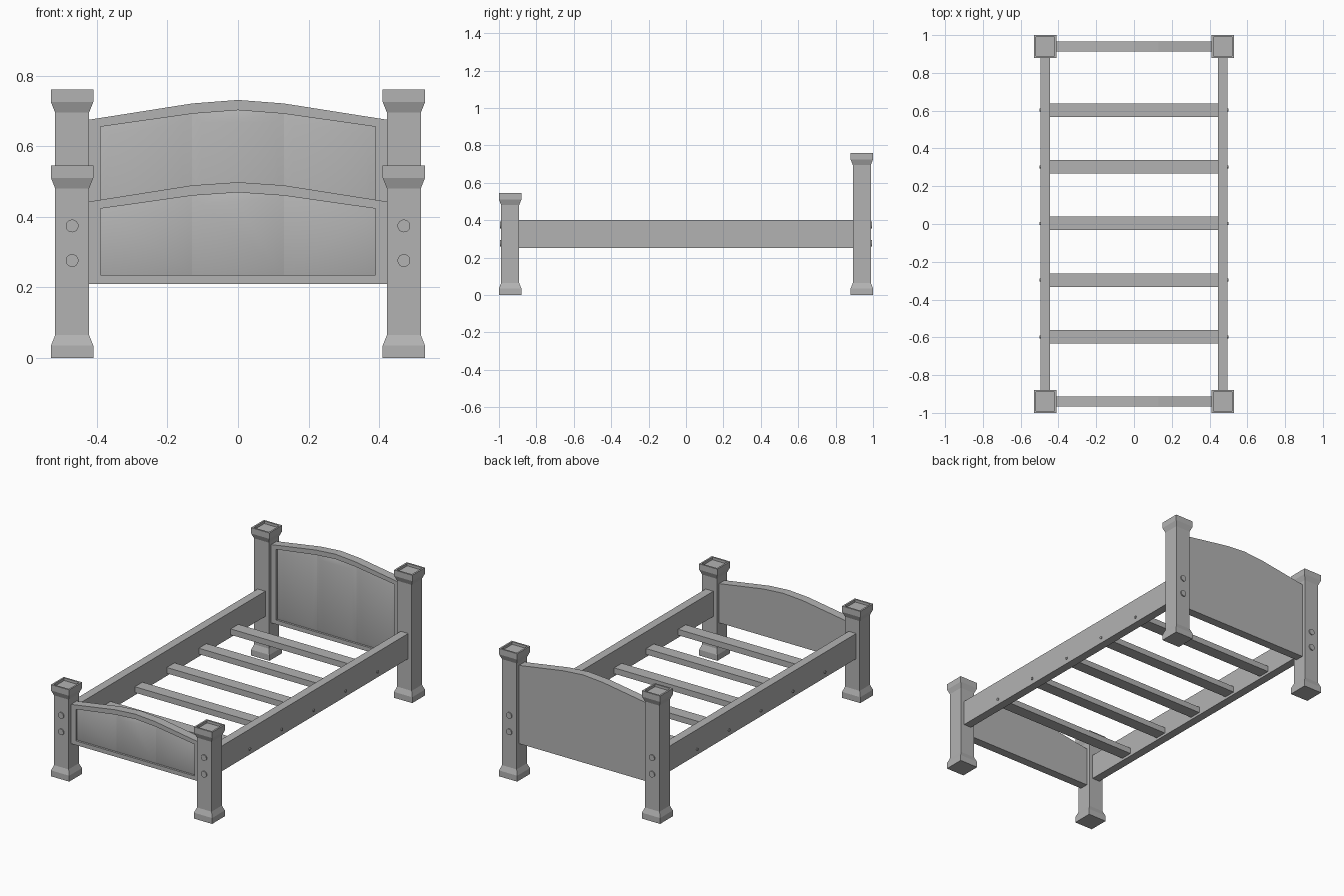
import bpy, bmesh, math
from mathutils import Matrix

cube = bpy.data.objects.get("Cube")
if cube:
    bpy.data.objects.remove(cube, do_unlink=True)

GREY = (0.45, 0.45, 0.45, 1)
mat = bpy.data.materials.new("plain grey")
mat.use_nodes = True
mat.diffuse_color = GREY
mat.node_tree.nodes["Principled BSDF"].inputs["Base Color"].default_value = GREY


def finish(bm, name, smooth=False):
    bmesh.ops.recalc_face_normals(bm, faces=bm.faces)
    mesh = bpy.data.meshes.new(name)
    bm.to_mesh(mesh)
    bm.free()
    mesh.materials.append(mat)
    ob = bpy.data.objects.new(name, mesh)
    bpy.context.collection.objects.link(ob)
    if smooth:
        bpy.ops.object.select_all(action='DESELECT')
        ob.select_set(True)
        bpy.context.view_layer.objects.active = ob
        bpy.ops.object.shade_smooth_by_angle(angle=math.radians(35))
    return ob


def loft(name, loops, cap_start=True, smooth=False):
    """Skin a stack of matching closed loops and cap the ends."""
    bm = bmesh.new()
    rings = [[bm.verts.new(p) for p in loop] for loop in loops]
    for a, b in zip(rings, rings[1:]):
        for i in range(len(a)):
            j = (i + 1) % len(a)
            bm.faces.new((a[i], a[j], b[j], b[i]))
    if cap_start:
        bm.faces.new(rings[0])
    bm.faces.new(rings[-1])
    return finish(bm, name, smooth)


def box(name, x0, x1, y0, y1, z0, z1):
    return loft(name, [[(x0, y0, z), (x1, y0, z), (x1, y1, z), (x0, y1, z)]
                       for z in (z0, z1)])


def disc(name, x, y, z, radius, depth, axis, sides):
    bm = bmesh.new()
    turn = Matrix.Rotation(math.pi / 2, 4, axis)
    bmesh.ops.create_cone(bm, cap_ends=True, segments=sides, radius1=radius,
                          radius2=radius, depth=depth,
                          matrix=Matrix.Translation((x, y, z)) @ turn)
    return finish(bm, name, True)


# Square post with flared foot and cap, and a sunken square on top
def post(name, x, y, h):
    wide, slim, rim = 0.06, 0.048, 0.05
    profile = [(wide, 0), (wide, 0.035), (slim, 0.065), (slim, h - 0.065),
               (wide, h - 0.035), (wide, h), (rim, h), (rim, h - 0.015)]
    loft(name, [[(x + sx * r, y + sy * r, z)
                 for sx, sy in ((-1, -1), (1, -1), (1, 1), (-1, 1))]
                for r, z in profile])


# Arched end board with a recessed front holding three raised panels
BOTTOM = 0.21
SPLIT = 0.13


def board(name, y, edge, shoulder, crown):
    front, back, floor = y - 0.026, y + 0.026, y - 0.014

    def outline(half, base, drop):
        tops = [(half, edge), (SPLIT, shoulder), (0, crown),
                (-SPLIT, shoulder), (-half, edge)]
        return [(-half, base), (half, base)] + [(x, z - drop) for x, z in tops]

    def at(points, depth):
        return [(x, depth, z) for x, z in points]

    outer = outline(0.422, BOTTOM, 0)
    inner = outline(0.39, BOTTOM + 0.025, 0.029)
    inner[2] = (0.39, edge - 0.02)
    inner[6] = (-0.39, edge - 0.02)
    loft(name, [at(outer, back), at(outer, front), at(inner, front),
                at(inner, floor)])

    # Raised panels: bevelled from the sunken floor up to a flat field
    base, rim = BOTTOM + 0.025, 0.026
    side, mid, top = edge - 0.02, shoulder - 0.029, crown - 0.029
    slope = (mid - side) / (0.39 - SPLIT) * rim
    for s, label in ((1, "left"), (-1, "right")):
        a = [(s * SPLIT, base), (s * 0.39, base),
             (s * 0.39, side), (s * SPLIT, mid)]
        b = [(s * (SPLIT + rim), base + rim), (s * (0.39 - rim), base + rim),
             (s * (0.39 - rim), side - rim + slope),
             (s * (SPLIT + rim), mid - rim - slope)]
        loft(f"{name}_{label}_panel", [at(a, floor), at(b, front + 0.003)],
             False, True)
    a = [(-SPLIT, base), (SPLIT, base), (SPLIT, mid), (0, top), (-SPLIT, mid)]
    w = SPLIT - rim
    b = [(-w, base + rim), (w, base + rim), (w, mid - rim + 0.002),
         (0, top - rim), (-w, mid - rim + 0.002)]
    loft(f"{name}_middle_panel", [at(a, floor), at(b, front + 0.003)],
         False, True)


board("headboard", 0.94, 0.675, 0.721, 0.731)
board("footboard", -0.94, 0.443, 0.489, 0.498)

for s, side in ((1, "left"), (-1, "right")):
    post(f"head_post_{side}", s * 0.47, 0.94, 0.76)
    post(f"foot_post_{side}", s * 0.47, -0.94, 0.545)
    box(f"side_rail_{side}", s * 0.47 - 0.025, s * 0.47 + 0.025,
        -0.893, 0.893, 0.25, 0.40)
    # Bolt heads on the outer faces of the posts
    for e, end in ((1, "head"), (-1, "foot")):
        for z in (0.276, 0.374):
            disc(f"{end}_bolt_{side}", s * 0.47, e * 0.989, z,
                 0.018, 0.01, 'X', 24)

# Slats with a screw at each end
for i in range(5):
    y = 0.603 - 0.3 * i
    box(f"slat_{i + 1}", -0.446, 0.446, y - 0.036, y + 0.036, 0.265, 0.3)
    for s in (1, -1):
        disc(f"slat_screw_{i + 1}", s * 0.495, y, 0.283, 0.008, 0.01, 'Y', 12)
